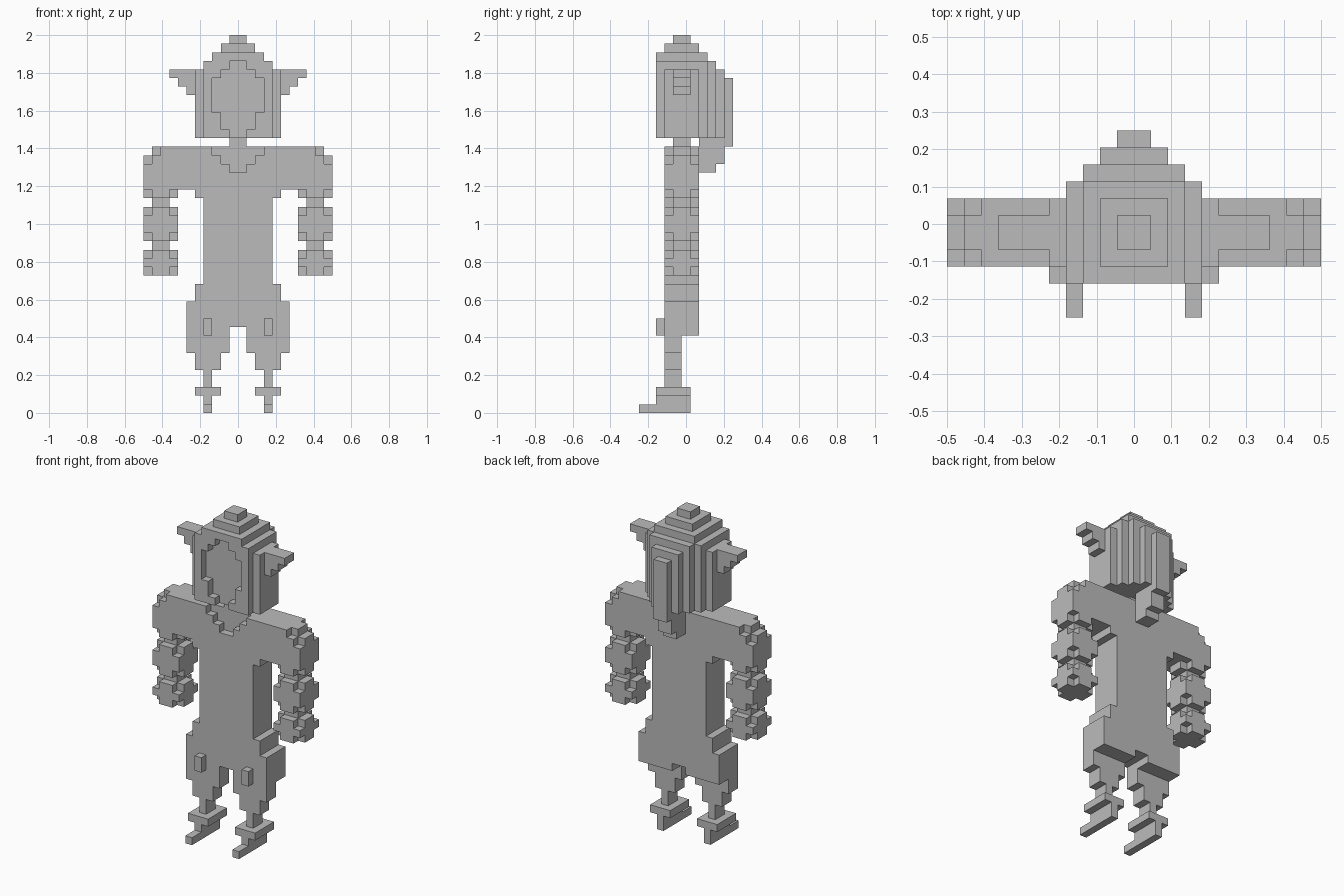
import bpy
import bmesh
from mathutils import Vector

if "Cube" in bpy.data.objects:
    bpy.data.objects.remove(bpy.data.objects["Cube"])

U = 2 / 44            # edge length of one cube cell
Y_MID = 5.5           # y cells run 0..11, front to back

grey = bpy.data.materials.new("grey")
grey.diffuse_color = (0.5, 0.5, 0.5, 1)
grey.use_nodes = True
grey.node_tree.nodes["Principled BSDF"].inputs["Base Color"].default_value = grey.diffuse_color
parts = {}


def box(x0, x1, y0, y1, z0, z1):
    """Set of cells in a box."""
    return {(x, y, z) for x in range(x0, x1) for y in range(y0, y1) for z in range(z0, z1)}


def sym(w, y0, y1, z0, z1):
    """Box centred on x, w cells to each side."""
    return box(-w, w, y0, y1, z0, z1)


def both_sides(name, cells):
    parts["right_" + name] = cells
    parts["left_" + name] = {(-1 - x, y, z) for x, y, z in cells}


def nubby(x0, x1, y0, y1, z0, z1):
    """Box with its eight corner cells removed."""
    corners = {(x, y, z) for x in (x0, x1 - 1) for y in (y0, y1 - 1) for z in (z0, z1 - 1)}
    return box(x0, x1, y0, y1, z0, z1) - corners


# Feet with long toes and an ankle cuff
both_sides("foot", box(3, 4, 0, 6, 0, 1) | box(3, 4, 2, 6, 1, 2) | box(2, 5, 2, 6, 2, 3))

# Legs that widen in steps, and knee studs
both_sides("leg", box(3, 4, 3, 5, 3, 5) | box(2, 5, 3, 5, 5, 7)
           | box(1, 6, 3, 5, 7, 9) | box(1, 6, 3, 7, 9, 10))
both_sides("knee_stud", box(3, 4, 2, 3, 9, 11))

# Hips and torso with a stepped neckline
parts["hips"] = sym(6, 3, 7, 10, 13) | sym(5, 3, 7, 13, 15)
torso = sym(4, 3, 7, 15, 25) | sym(5, 3, 7, 25, 26) | sym(7, 3, 7, 26, 31)
for i, w in enumerate((1, 2, 3)):
    torso -= sym(w, 3, 4, 28 + i, 29 + i)
parts["torso"] = torso

# Shoulders: rounded outer top edge and clipped corners
shoulder = box(7, 11, 3, 7, 25, 31) - box(10, 11, 3, 7, 30, 31)
for y in (3, 6):
    shoulder -= {(7, y, 25), (10, y, 25), (9, y, 30), (10, y, 29)}
both_sides("shoulder", shoulder)

# Forearms and hands joined by narrow links
both_sides("elbow", box(8, 10, 4, 6, 24, 25))
both_sides("forearm", nubby(7, 11, 3, 7, 20, 24))
both_sides("wrist", box(8, 10, 4, 6, 19, 20))
both_sides("hand", nubby(7, 11, 3, 7, 16, 19))

# Neck
parts["neck"] = sym(1, 4, 6, 31, 32)

# Head with a stepped crown and a recessed face
head = (sym(4, 2, 8, 32, 41) | sym(3, 2, 8, 41, 42)
        | sym(2, 3, 7, 42, 43) | sym(1, 4, 6, 43, 44))
for w, z0, z1 in ((1, 32, 33), (2, 33, 35), (3, 35, 39), (2, 39, 40), (1, 40, 41)):
    head -= sym(w, 2, 3, z0, z1)
parts["head"] = head
both_sides("head_side", box(4, 5, 3, 7, 32, 40))

# Pointed ears
both_sides("ear", box(5, 8, 4, 6, 39, 40) | box(5, 7, 4, 6, 38, 39) | box(5, 6, 4, 6, 37, 38))

# Layered hair at the back and its tail
parts["back_hair"] = sym(3, 8, 9, 32, 41) | sym(2, 9, 10, 32, 40) | sym(1, 10, 11, 31, 39)
parts["hair_tail"] = sym(1, 7, 10, 29, 32) | sym(1, 7, 9, 28, 29)

# Turn each part into a mesh, keeping only faces on the outer surface
solid = set().union(*parts.values())
for name, cells in parts.items():
    bm = bmesh.new()
    verts = {}
    for cell in sorted(cells):
        for axis in range(3):
            for side in (0, 1):
                near = list(cell)
                near[axis] += 2 * side - 1
                if tuple(near) in solid:
                    continue
                a, b = (axis + 1) % 3, (axis + 2) % 3
                loop = []
                for da, db in ((0, 0), (1, 0), (1, 1), (0, 1)):
                    p = list(cell)
                    p[axis] += side
                    p[a] += da
                    p[b] += db
                    key = tuple(p)
                    if key not in verts:
                        verts[key] = bm.verts.new(Vector((p[0], p[1] - Y_MID, p[2])) * U)
                    loop.append(verts[key])
                bm.faces.new(loop if side else loop[::-1])
    mesh = bpy.data.meshes.new(name)
    bm.to_mesh(mesh)
    bm.free()
    mesh.materials.append(grey)
    bpy.context.collection.objects.link(bpy.data.objects.new(name, mesh))
